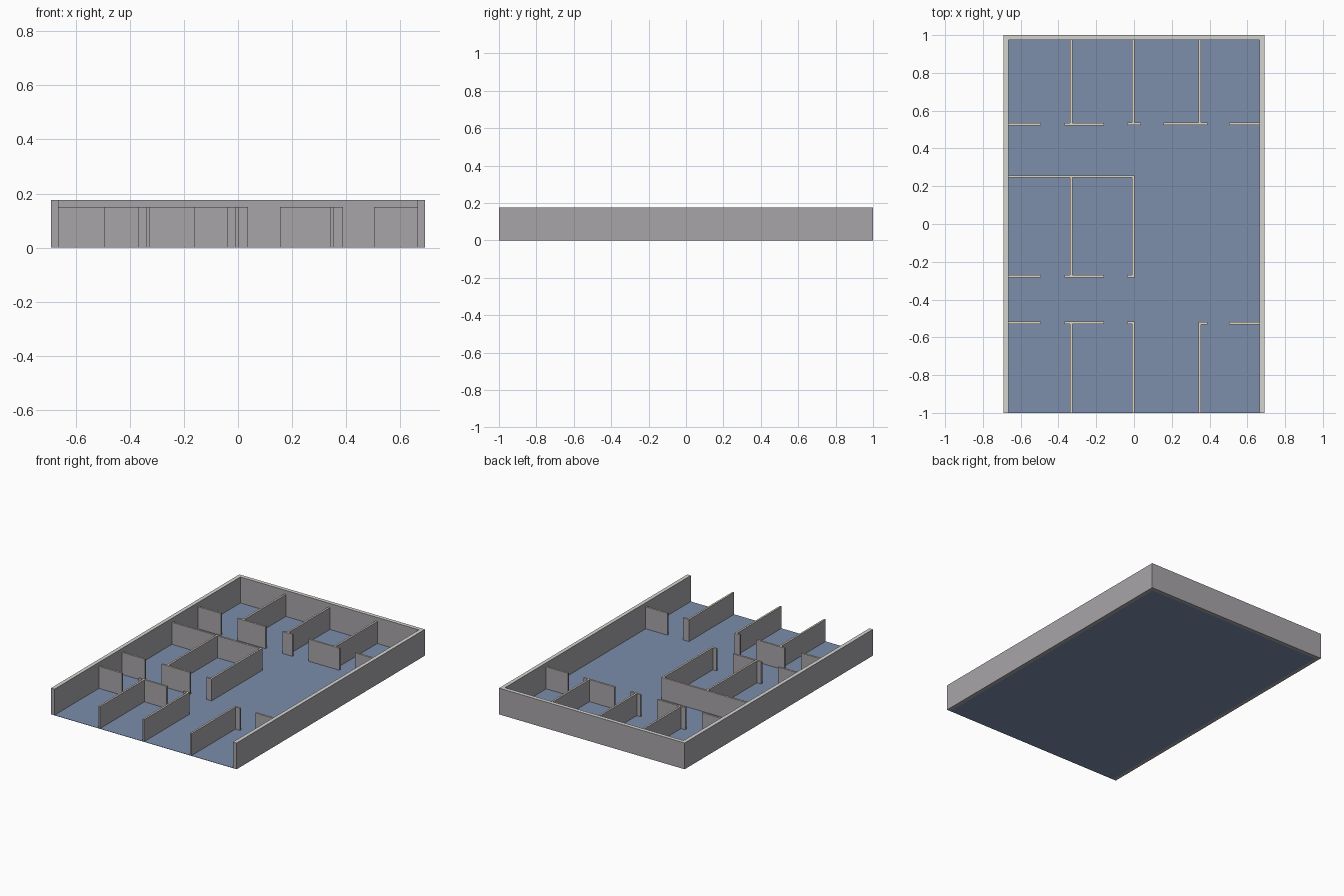
import bpy, bmesh

if "Cube" in bpy.data.objects:
    bpy.data.objects.remove(bpy.data.objects["Cube"])


def material(name, rgb):
    def lin(c):
        c /= 255
        return c / 12.92 if c <= 0.04045 else ((c + 0.055) / 1.055) ** 2.4
    m = bpy.data.materials.new(name)
    m.diffuse_color = (*[lin(c) for c in rgb], 1)
    m.use_nodes = True
    m.node_tree.nodes["Principled BSDF"].inputs["Base Color"].default_value = m.diffuse_color
    return m


wall_grey = material("wall grey", (168, 165, 169))
cap_grey = material("outer cap grey", (211, 211, 207))
cap_beige = material("inner cap beige", (224, 214, 197))
floor_blue = material("floor blue", (124, 141, 171))


def boxes(name, spans, z0, z1, side, cap):
    """One object of boxes (x0, x1, y0, y1); upward faces take the cap colour."""
    bm = bmesh.new()
    for x0, x1, y0, y1 in spans:
        verts = bmesh.ops.create_cube(bm, size=1)["verts"]
        for v in verts:
            v.co = (x1 if v.co.x > 0 else x0,
                    y1 if v.co.y > 0 else y0,
                    z1 if v.co.z > 0 else z0)
    bm.normal_update()
    for f in bm.faces:
        f.material_index = 1 if f.normal.z > 0.5 else 0
    me = bpy.data.meshes.new(name)
    bm.to_mesh(me)
    bm.free()
    me.materials.append(side)
    me.materials.append(cap)
    ob = bpy.data.objects.new(name, me)
    bpy.context.collection.objects.link(ob)
    return ob


X, XI, YI = 0.69, 0.664, 0.974   # outer face, inner side face, inner back face
H_OUT, H_IN, T = 0.177, 0.15, 0.012

# Floor, open along the front edge
boxes("floor", [(-XI, XI, -1, YI)], 0, 0.002, floor_blue, floor_blue)

# Tall outer walls: two sides and a back wall in two lengths
boxes("outer_walls", [(-X, -XI, -1, 1), (XI, X, -1, 1),
                      (-XI, 0.348, YI, 1), (0.348, XI, YI, 1)],
      0, H_OUT, wall_grey, cap_grey)


def along_x(y, x0, x1):
    return (x0, x1, y - T / 2, y + T / 2)


def along_y(x, y0, y1):
    return (x - T / 2, x + T / 2, y0, y1)


LEFT, MID, RIGHT = -0.332, -0.004, 0.348
left_row = [(-XI, -0.493), (-0.369, -0.16), (-0.038, 0.002)]  # gaps are doorways

# Back rooms
back = [along_x(0.528, a, b) for a, b in left_row[:2]]
back += [along_x(0.531, a, b) for a, b in
         [(-0.038, 0.037), (0.156, 0.388), (0.502, XI)]]
back += [along_y(x, 0.535, YI) for x in (LEFT, MID, RIGHT)]
boxes("back_room_walls", back, 0.001, H_IN, wall_grey, cap_beige)

# Middle rooms
middle = [along_x(-0.277, a, b) for a, b in left_row]
middle += [along_x(0.252, -XI, 0.002)]
middle += [along_y(x, -0.271, 0.246) for x in (LEFT, MID)]
boxes("middle_room_walls", middle, 0.001, H_IN, wall_grey, cap_beige)

# Front rooms
front = [along_x(-0.523, a, b) for a, b in left_row]
front += [along_x(-0.526, a, b) for a, b in [(0.342, 0.388), (0.502, XI)]]
front += [along_y(LEFT, -1, -0.529), along_y(MID, -1, -0.529),
          along_y(RIGHT, -1, -0.532)]
boxes("front_room_walls", front, 0.001, H_IN, wall_grey, cap_beige)
